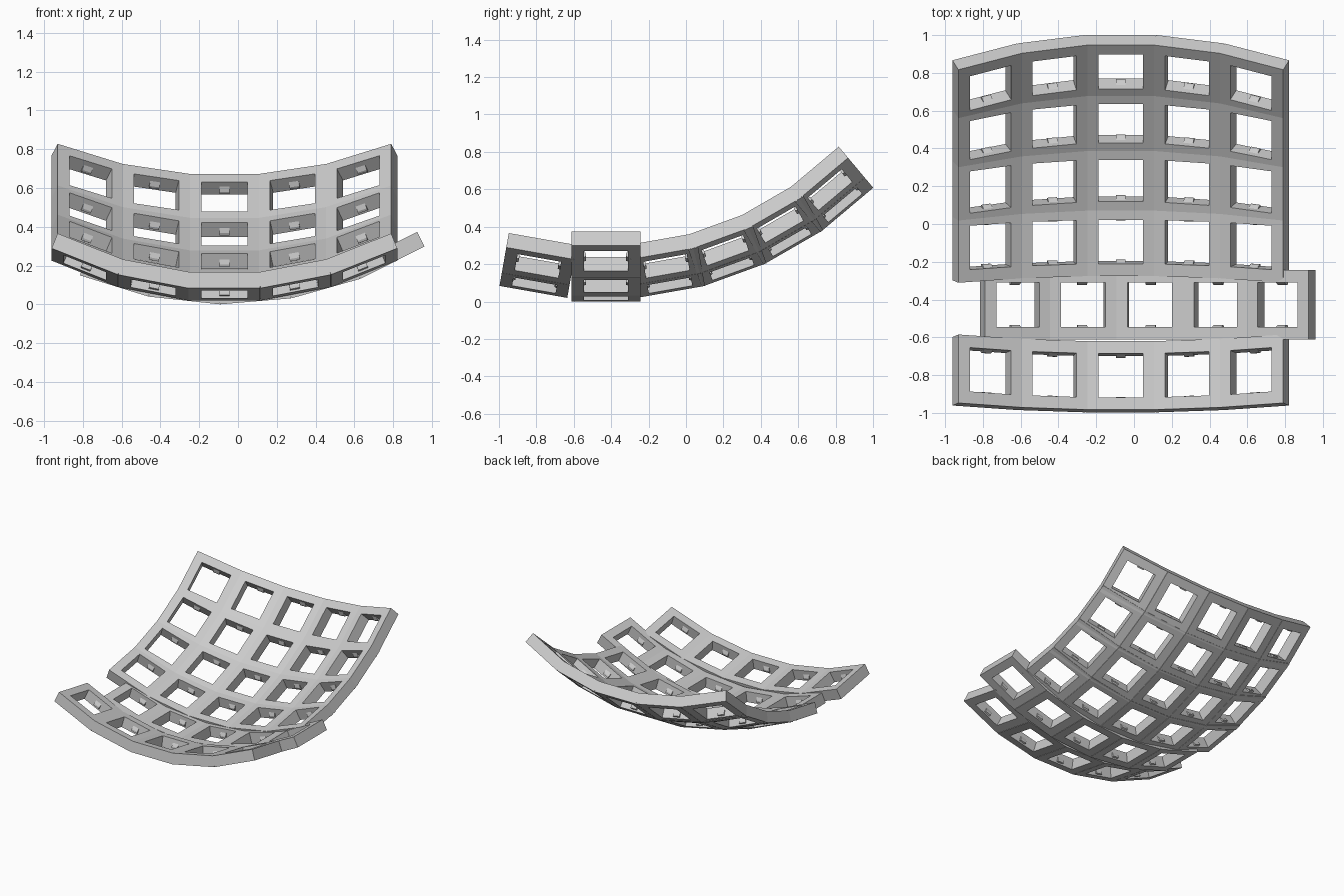
import bpy
import bmesh
from math import radians
from mathutils import Matrix, Vector

cube = bpy.data.objects.get("Cube")
if cube:
    bpy.data.objects.remove(cube, do_unlink=True)

HALF = 0.184          # half width of one socket cell
HOLE = 0.118          # half width of the opening
THICK = 0.084         # plate thickness
ROW_RADIUS, ROW_STEP = 1.84, 11
COL_RADIUS, COL_STEP = 1.92, 10
CENTRE = Vector((-0.07, -0.428, 0))

grey = bpy.data.materials.new("light_grey")
grey.use_nodes = True
grey.diffuse_color = (0.6, 0.6, 0.6, 1)
grey.node_tree.nodes["Principled BSDF"].inputs["Base Color"].default_value = (0.6, 0.6, 0.6, 1)


def swing(radius, degrees, axis):
    """Rotate about a horizontal axis lying one radius above the surface."""
    up = Vector((0, 0, radius))
    return Matrix.Translation(up) @ Matrix.Rotation(radians(degrees), 4, axis) @ Matrix.Translation(-up)


def add_frame(bm, place):
    """Square frame with a square hole, top face at local z = 0."""
    def ring(half, z):
        return [bm.verts.new(place @ Vector((sx * half, sy * half, z)))
                for sx, sy in ((-1, -1), (1, -1), (1, 1), (-1, 1))]
    top_out, top_in = ring(HALF, 0), ring(HOLE, 0)
    low_out, low_in = ring(HALF, -THICK), ring(HOLE, -THICK)
    for a, b in ((top_out, top_in), (top_in, low_in), (low_in, low_out), (low_out, top_out)):
        for i in range(4):
            j = (i + 1) % 4
            bm.faces.new((a[i], a[j], b[j], b[i]))


def add_clip(bm, place, side):
    """Small wedge on a hole wall that holds the switch."""
    profile = [(HOLE + 0.004, -0.022), (HOLE - 0.012, -0.055),
               (HOLE - 0.012, -0.068), (HOLE + 0.004, -0.074)]
    ends = [[bm.verts.new(place @ Vector((x, side * y, z))) for y, z in profile]
            for x in (-0.026, 0.026)]
    bm.faces.new(ends[0])
    bm.faces.new(ends[1][::-1])
    for i in range(4):
        j = (i + 1) % 4
        bm.faces.new((ends[0][i], ends[1][i], ends[1][j], ends[0][j]))


def build_column(name, tilt, roll=0, shift_y=0, height=0.105):
    """Five sockets along x, curved upward and then tilted about x."""
    bm = bmesh.new()
    base = Matrix.Translation(CENTRE + Vector((0, shift_y, height))) @ swing(COL_RADIUS, tilt, 'X')
    for k in range(-2, 3):
        place = base @ swing(ROW_RADIUS, -(k * ROW_STEP + roll), 'Y')
        add_frame(bm, place)
        for side in (-1, 1):
            add_clip(bm, place, side)
    bmesh.ops.recalc_face_normals(bm, faces=bm.faces)
    mesh = bpy.data.meshes.new(name)
    bm.to_mesh(mesh)
    bm.free()
    mesh.materials.append(grey)
    bpy.context.collection.objects.link(bpy.data.objects.new(name, mesh))


# Front column, then the staggered column, then the four rising columns
build_column("socket_column_front", -COL_STEP, shift_y=-0.04)
build_column("socket_column_staggered", 0, roll=4.8, height=0.093)
for n in range(1, 5):
    build_column(f"socket_column_back_{n}", n * COL_STEP)
